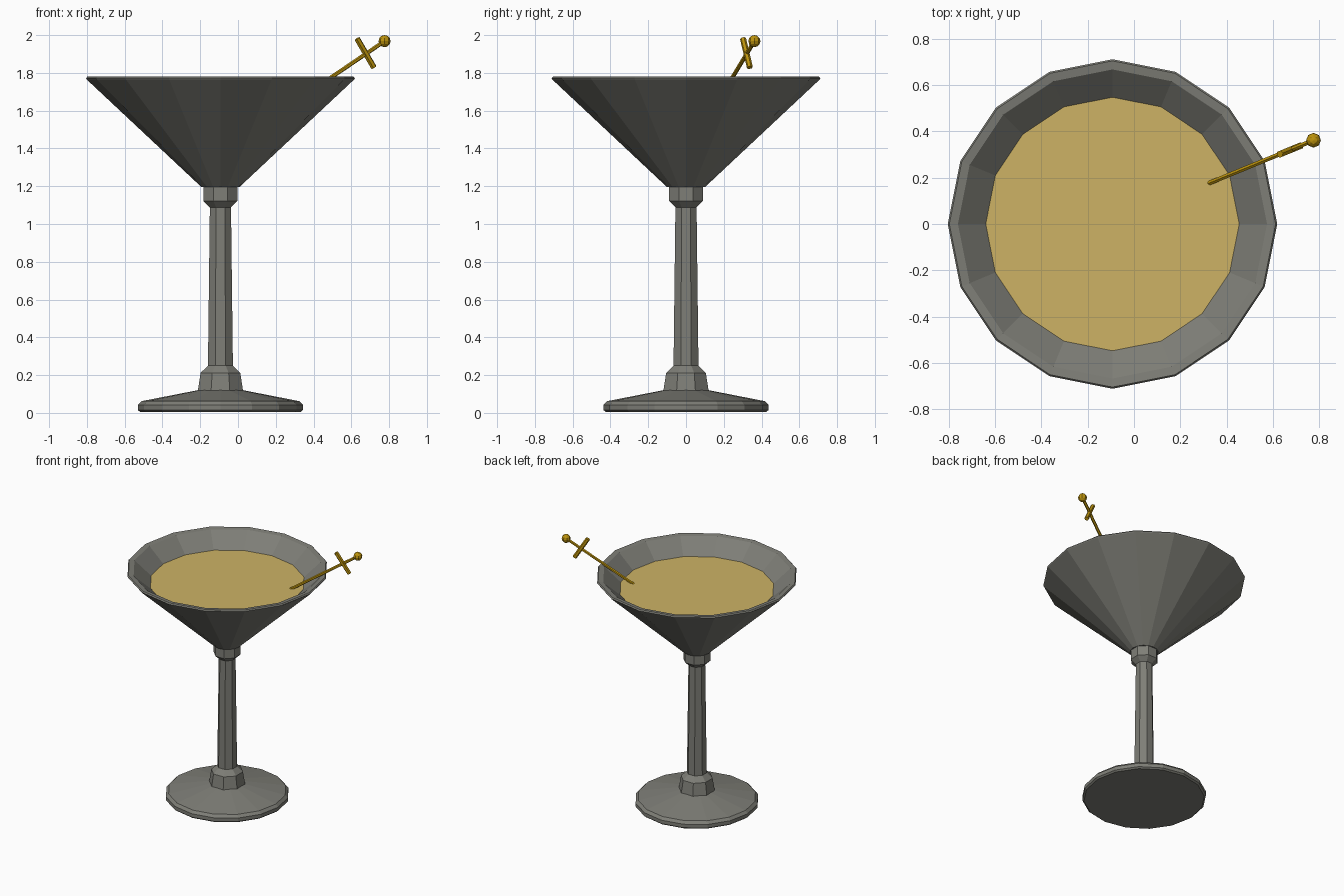
import bpy, math
from mathutils import Vector

if "Cube" in bpy.data.objects:
    bpy.data.objects.remove(bpy.data.objects["Cube"])

CX = -0.093  # glass axis


def material(name, rgb):
    m = bpy.data.materials.new(name)
    m.diffuse_color = (*rgb, 1)
    m.use_nodes = True
    m.node_tree.nodes["Principled BSDF"].inputs["Base Color"].default_value = m.diffuse_color
    return m


glass_grey = material("glass grey", (0.21, 0.21, 0.185))
liquid_amber = material("liquid amber", (0.61, 0.45, 0.13))
gold = material("gold", (0.50, 0.29, 0.004))


def make(name, verts, faces, mat):
    me = bpy.data.meshes.new(name)
    me.from_pydata(verts, [], faces)
    me.materials.append(mat)
    ob = bpy.data.objects.new(name, me)
    bpy.context.collection.objects.link(ob)
    return ob


def lathe(name, profile, sides, mat, turn=0.0):
    """Faceted solid of revolution with capped ends; profile holds (radius, z)."""
    verts, faces = [], []
    for r, z in profile:
        for i in range(sides):
            a = turn + 2 * math.pi * i / sides
            verts.append((CX + r * math.cos(a), r * math.sin(a), z))
    for k in range(len(profile) - 1):
        for i in range(sides):
            j = (i + 1) % sides
            faces.append((k * sides + i, k * sides + j,
                          (k + 1) * sides + j, (k + 1) * sides + i))
    faces.append(tuple(reversed(range(sides))))
    last = (len(profile) - 1) * sides
    faces.append(tuple(range(last, last + sides)))
    return make(name, verts, faces, mat)


def rod(name, a, b, radius, sides, mat):
    """Straight rod between two points."""
    a, b = Vector(a), Vector(b)
    bpy.ops.mesh.primitive_cylinder_add(vertices=sides, radius=radius,
                                        depth=(b - a).length, location=(a + b) / 2)
    ob = bpy.context.object
    ob.rotation_euler = (b - a).to_track_quat('Z', 'Y').to_euler()
    ob.name = name
    ob.data.materials.append(mat)
    return ob


# Wide round foot
lathe("foot", [(0.425, 0.005), (0.437, 0.015), (0.437, 0.042), (0.418, 0.062),
               (0.11, 0.122)], 16, glass_grey)

# Octagonal stem with flared bottom and collar (flat side to the front)
k = 1 / math.cos(math.pi / 8)
stem = [(0.12, 0.115), (0.105, 0.212), (0.066, 0.25), (0.056, 1.088),
        (0.09, 1.122), (0.09, 1.20)]
lathe("stem", [(r * k, z) for r, z in stem], 8, glass_grey, math.pi / 8)

# Conical bowl: outside, rim, inside
lathe("bowl", [(0.10, 1.195), (0.708, 1.765), (0.712, 1.772), (0.705, 1.78),
               (0.668, 1.775), (0.548, 1.667), (0.07, 1.23)], 16, glass_grey)

# Drink surface
lathe("drink", [(0.07, 1.232), (0.548, 1.669)], 16, liquid_amber)

# Cocktail pick: shaft, crossbar and ball end
tip, ball = Vector((0.34, 0.183, 1.672)), Vector((0.776, 0.362, 1.968))
axis = (ball - tip).normalized()
rod("pick_shaft", tip - axis * 0.02, ball, 0.011, 6, gold)
side = axis.cross(Vector((0, 0, 1))).normalized()
across = side.cross(axis).normalized()
mid = Vector((0.675, 0.32, 1.905))
rod("pick_crossbar", mid - across * 0.09, mid + across * 0.09, 0.016, 6, gold)
bpy.ops.mesh.primitive_uv_sphere_add(segments=8, ring_count=6, radius=0.032, location=ball)
bpy.context.object.name = "pick_ball"
bpy.context.object.data.materials.append(gold)
